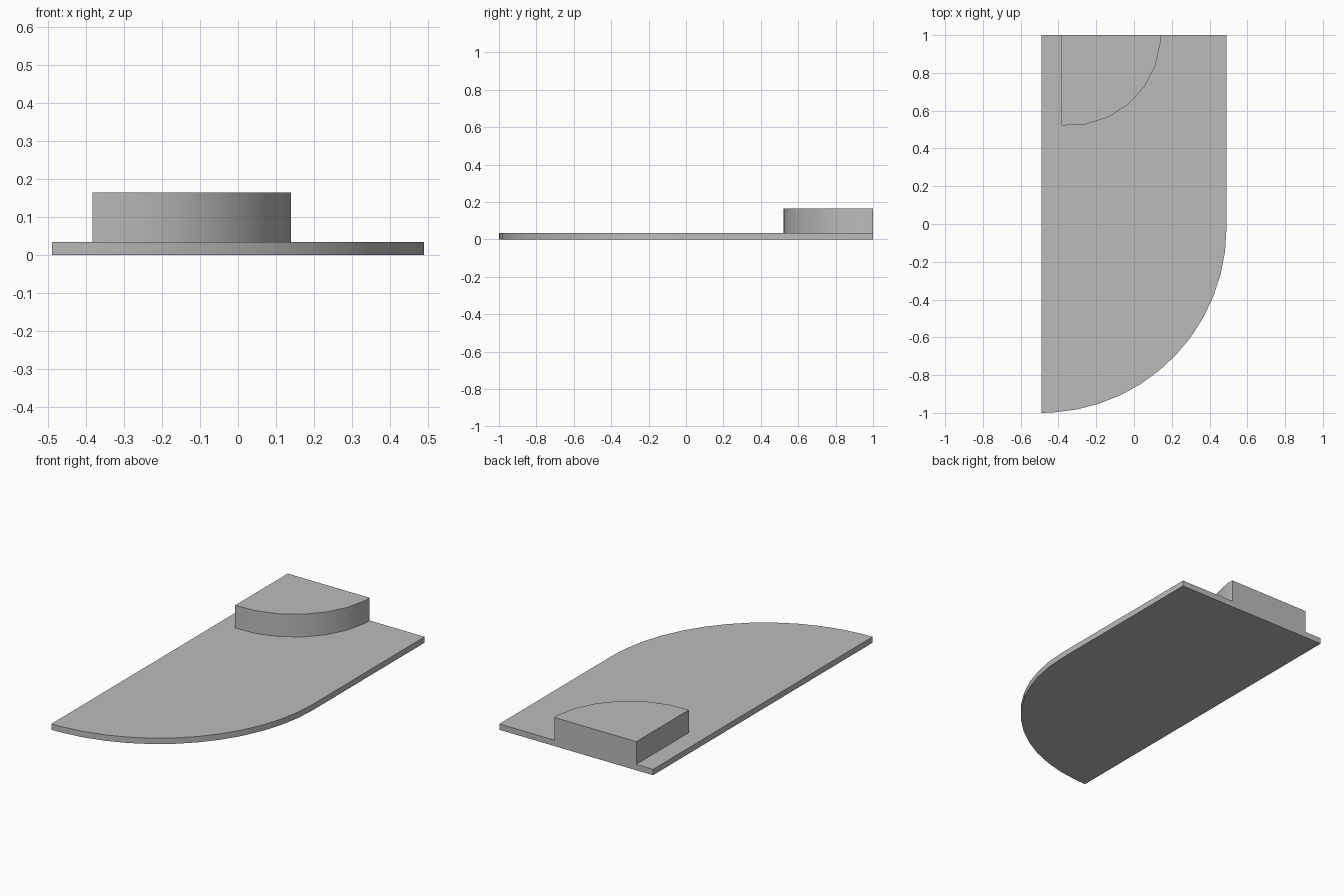
import bpy
import bmesh
from math import sin, cos, radians

cube = bpy.data.objects.get("Cube")
if cube:
    bpy.data.objects.remove(cube, do_unlink=True)

# One plain grey for everything
grey = bpy.data.materials.new("plain_grey")
grey.use_nodes = True
colour = (0.5, 0.5, 0.5, 1.0)
grey.diffuse_color = colour
grey.node_tree.nodes["Principled BSDF"].inputs["Base Color"].default_value = colour


def arc(cx, cy, radius, angles):
    """Points on a circle, angles counted from the front (-y) towards +x."""
    return [(cx + radius * sin(radians(a)), cy - radius * cos(radians(a))) for a in angles]


def extrude_outline(name, outline, bottom, top):
    bm = bmesh.new()
    face = bm.faces.new([bm.verts.new((x, y, bottom)) for x, y in outline])
    side = bmesh.ops.extrude_face_region(bm, geom=[face])["geom"]
    verts = [v for v in side if isinstance(v, bmesh.types.BMVert)]
    bmesh.ops.translate(bm, verts=verts, vec=(0, 0, top - bottom))
    bmesh.ops.recalc_face_normals(bm, faces=bm.faces)
    mesh = bpy.data.meshes.new(name)
    bm.to_mesh(mesh)
    bm.free()
    mesh.materials.append(grey)
    obj = bpy.data.objects.new(name, mesh)
    bpy.context.collection.objects.link(obj)
    bpy.ops.object.select_all(action="DESELECT")
    obj.select_set(True)
    bpy.context.view_layer.objects.active = obj
    bpy.ops.object.shade_smooth_by_angle(angle=radians(30))
    return obj


half = 0.49
plate_top = 0.034

# Base plate with a quarter-round front
steps = [0] + [3.6 + 7.2 * i for i in range(13)]
plate = arc(-half, -0.02, 0.98, steps) + [(half, 1), (-half, 1)]
extrude_outline("base_plate", plate, 0, plate_top)

# Raised quarter-round block, flush with the back edge
block = arc(-0.341, 1.003, 0.483, [-5 + 15 * i for i in range(7)])
block += [(0.139, 1), (block[0][0], 1)]
extrude_outline("raised_block", block, plate_top, 0.165)
